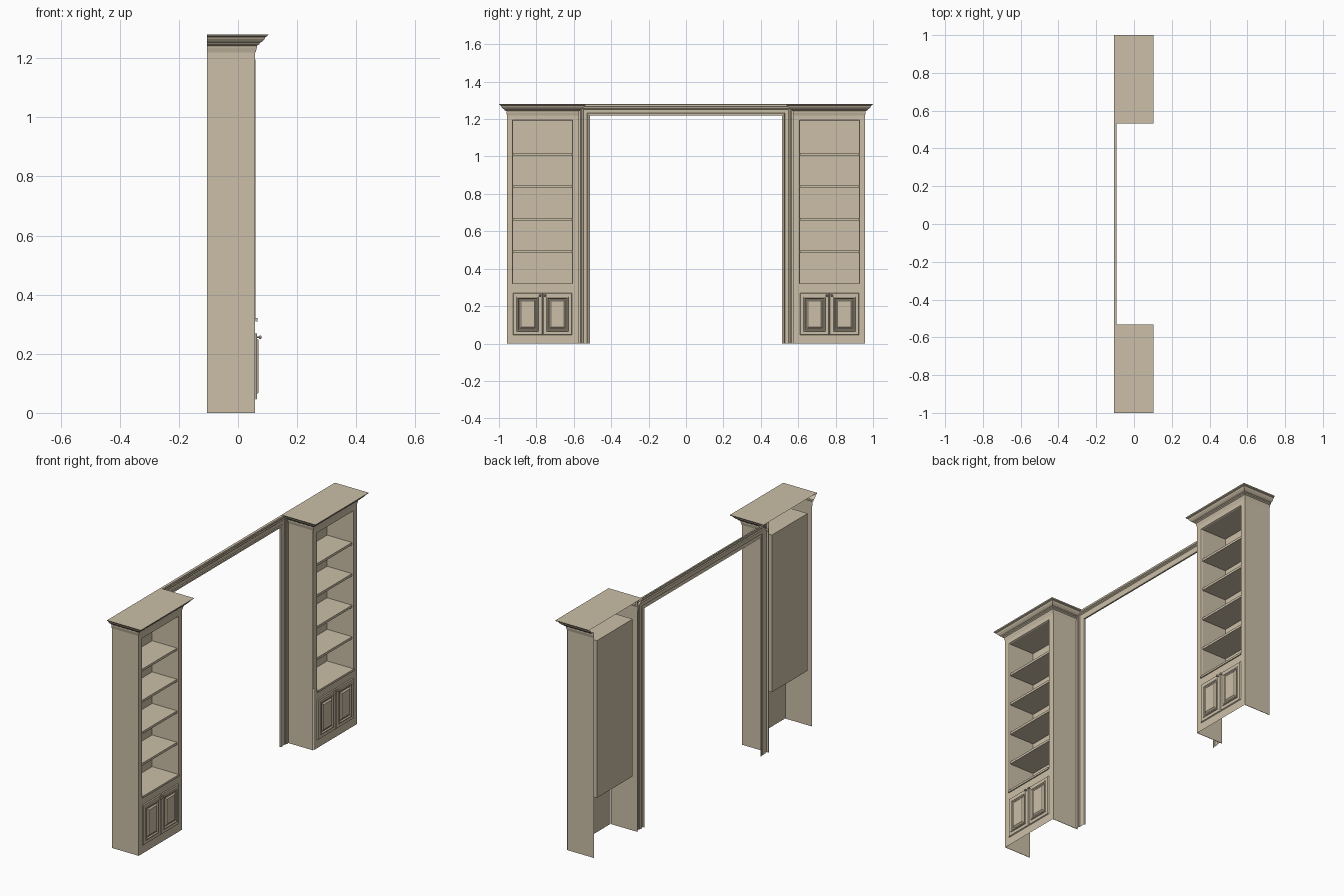
import bpy, bmesh, math

if "Cube" in bpy.data.objects:
    bpy.data.objects.remove(bpy.data.objects["Cube"])

mat = bpy.data.materials.new("warm tan paint")
mat.diffuse_color = (0.60, 0.52, 0.39, 1)
mat.use_nodes = True
mat.node_tree.nodes["Principled BSDF"].inputs["Base Color"].default_value = mat.diffuse_color

Y0, Y1 = 0.575, 0.957          # cabinet sides
XB, XF = -0.105, 0.06          # cabinet back and front
NY0, NY1, NZ0, NZ1 = 0.61, 0.925, 0.32, 1.193   # shelf niche


def finish(bm, name):
    """Turn a bmesh into an object mirrored to the opposite bookcase."""
    me = bpy.data.meshes.new(name)
    bm.to_mesh(me)
    bm.free()
    me.materials.append(mat)
    ob = bpy.data.objects.new(name, me)
    bpy.context.collection.objects.link(ob)
    m = ob.modifiers.new("other_side", 'MIRROR')
    m.use_axis = (False, True, False)
    return ob


def loft(name, rings, closed=True, cap=False):
    """Skin successive rings of points with quads."""
    bm = bmesh.new()
    vs = [[bm.verts.new(p) for p in r] for r in rings]
    n = len(rings[0])
    for a, b in zip(vs, vs[1:]):
        for i in range(n if closed else n - 1):
            j = (i + 1) % n
            bm.faces.new((a[i], a[j], b[j], b[i]))
    if cap:
        bm.faces.new(vs[-1])
    return finish(bm, name)


def rect(x, y0, y1, z0, z1):
    return [(x, y0, z0), (x, y1, z0), (x, y1, z1), (x, y0, z1)]


def box(name, x0, x1, y0, y1, z0, z1):
    bm = bmesh.new()
    bmesh.ops.create_cube(bm, size=1)
    for v in bm.verts:
        v.co.x = x1 if v.co.x > 0 else x0
        v.co.y = y1 if v.co.y > 0 else y0
        v.co.z = z1 if v.co.z > 0 else z0
    return finish(bm, name)


# Carcass: thin side panels, open back and bottom
T = 0.002
box("outer_side_panel", XB, XF - T, Y1 - T, Y1, 0, 1.25)
box("inner_side_panel", XB, XF - T, Y0, Y0 + T, 0, 1.25)

# Face frame around the niche, then the niche walls and back panel
loft("face_frame_and_niche", [
    rect(XF, Y0, Y1, 0, 1.25),
    rect(XF, NY0 - 0.003, NY1 + 0.003, NZ0 - 0.003, NZ1 + 0.003),
    rect(XF - 0.006, NY0, NY1, NZ0, NZ1),
    rect(-0.1, NY0, NY1, NZ0, NZ1)], cap=True)

# Shelves and the ledge under the niche
for i, z in enumerate((0.49, 0.665, 0.84, 1.013)):
    box(f"shelf_{i + 1}", -0.1, 0.053, NY0, NY1, z - 0.007, z + 0.006)
box("niche_ledge", XF, 0.066, NY0 - 0.003, NY1 + 0.003, 0.31, 0.321)

# Raised-panel doors and knobs
door = [(0, 0.06), (0.003, 0.065), (0.02, 0.065), (0.022, 0.069), (0.027, 0.069),
        (0.031, 0.063), (0.036, 0.063), (0.043, 0.070)]
for side, a, b, ky in (("inner", 0.609, 0.766, 0.753), ("outer", 0.768, 0.925, 0.780)):
    loft(side + "_door", [rect(x, a + d, b - d, 0.045 + d, 0.27 - d)
                          for d, x in door], cap=True)
    knob = [(0.003, 0.065), (0.003, 0.070), (0.006, 0.073), (0.006, 0.077), (0.003, 0.080)]
    loft(side + "_door_knob",
         [[(x, ky + r * math.cos(k * math.pi / 6), 0.256 + r * math.sin(k * math.pi / 6))
           for k in range(12)] for r, x in knob], cap=True)

# Crown moulding swept around three sides, closed by a flat top
crown = [(0, 1.22), (0.004, 1.236), (0.004, 1.242), (0.012, 1.247), (0.014, 1.252),
         (0.022, 1.256), (0.029, 1.264), (0.033, 1.272), (0.040, 1.275), (0.043, 1.28)]
loft("crown_moulding", [[(XB, Y0 - d, z), (XF + d, Y0 - d, z), (XF + d, Y1 + d, z),
                         (XB, Y1 + d, z)] for d, z in crown], closed=False, cap=True)

# Mitred casing around the central opening
casing = [(0, -0.105), (0, -0.097), (0.004, -0.095), (0.011, -0.095), (0.014, -0.099),
          (0.034, -0.098), (0.038, -0.094), (0.046, -0.096), (0.050, -0.093),
          (0.060, -0.093), (0.062, -0.105)]
loft("opening_casing", [[(x, 0.514 + w, 0), (x, 0.514 + w, 1.218 + w), (x, 0, 1.218 + w)]
                        for w, x in casing], closed=False)
